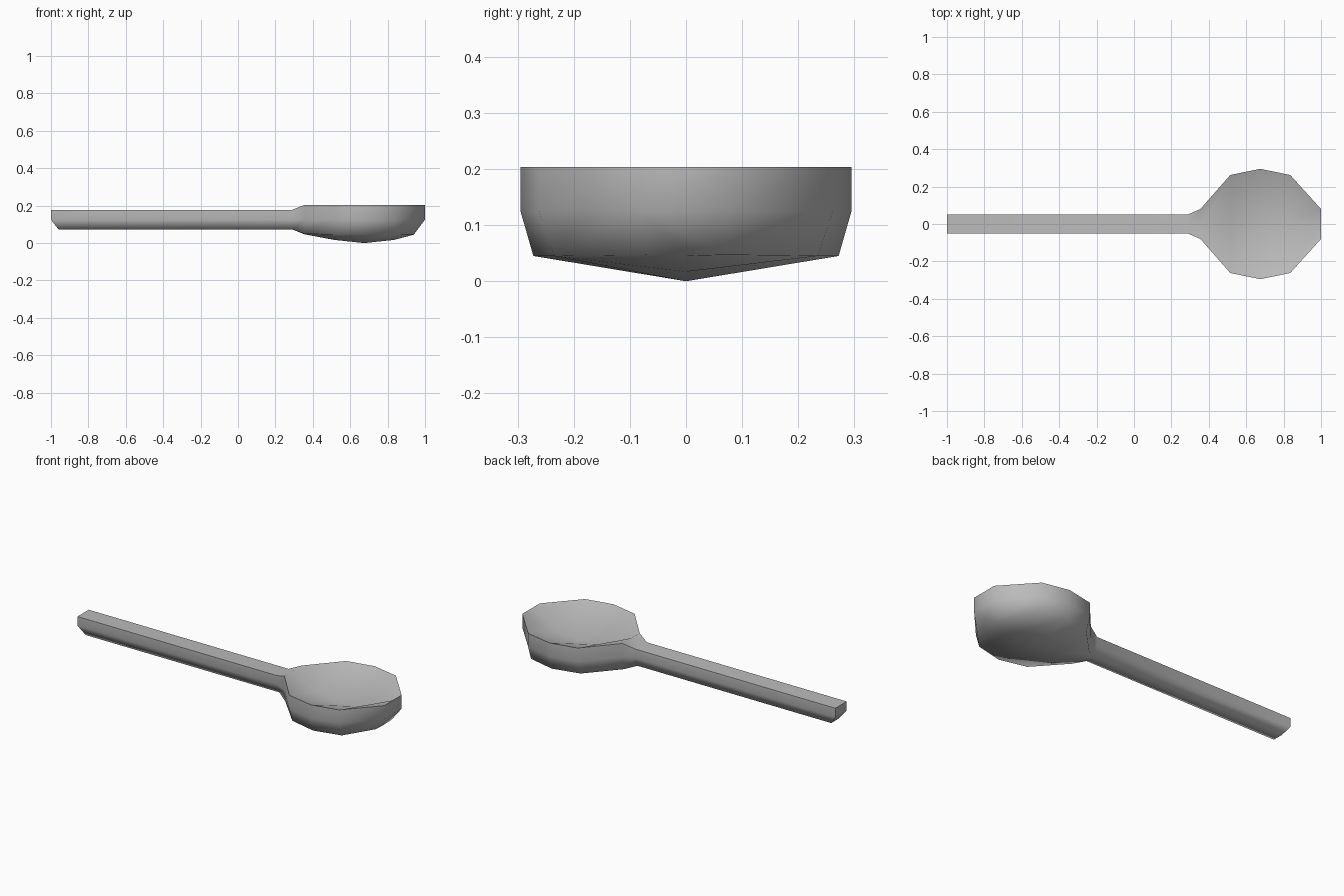
import bpy, bmesh, math

if "Cube" in bpy.data.objects:
    bpy.data.objects.remove(bpy.data.objects["Cube"])

# Stations along the spoon:
# x, half width, rim z, dish centre z, lower x, lower half width, lower z, keel z
STATIONS = [
    (-1.00, .052, .178, .178, -.96, .032, .073, .073),
    (0.29, .052, .178, .178, .29, .032, .073, .073),
    (.355, .080, .204, .204, .355, .070, .050, .047),
    (.515, .262, .204, .122, .515, .235, .045, .017),
    (.675, .295, .204, .098, .675, .272, .045, .000),
    (.835, .262, .204, .122, .835, .235, .045, .017),
    (1.00, .080, .204, .204, .940, .070, .047, .045),
]
MID_Z = .125


def ring(bm, s):
    """Closed cross-section: dish centre, one side, keel, mirrored side."""
    x, w, zr, zd, xl, wl, zl, zk = s
    side = [(x, w, zr), (x, w, MID_Z), (xl, wl, zl)]
    mirror = [(px, -py, pz) for px, py, pz in reversed(side)]
    return [bm.verts.new(p) for p in [(x, 0, zd)] + side + [(xl, 0, zk)] + mirror]


bm = bmesh.new()
rings = [ring(bm, s) for s in STATIONS]

# Skin between neighbouring cross-sections
for a, b in zip(rings, rings[1:]):
    for i in range(8):
        j = (i + 1) % 8
        bm.faces.new((a[i], a[j], b[j], b[i]))

# Handle end and bowl tip: upright face plus sloped lower face
for r in (rings[0], rings[-1]):
    bm.faces.new((r[0], r[1], r[2], r[6], r[7]))
    bm.faces.new((r[2], r[3], r[4], r[5], r[6]))

bmesh.ops.recalc_face_normals(bm, faces=bm.faces)
mesh = bpy.data.meshes.new("spoon")
bm.to_mesh(mesh)
bm.free()

spoon = bpy.data.objects.new("spoon", mesh)
bpy.context.collection.objects.link(spoon)

# Darker grey metal
metal = bpy.data.materials.new("dark_grey")
metal.diffuse_color = (.5, .5, .5, 1)
metal.use_nodes = True
metal.node_tree.nodes["Principled BSDF"].inputs["Base Color"].default_value = metal.diffuse_color
mesh.materials.append(metal)

bpy.context.view_layer.objects.active = spoon
spoon.select_set(True)
bpy.ops.object.shade_smooth_by_angle(angle=math.radians(70))
